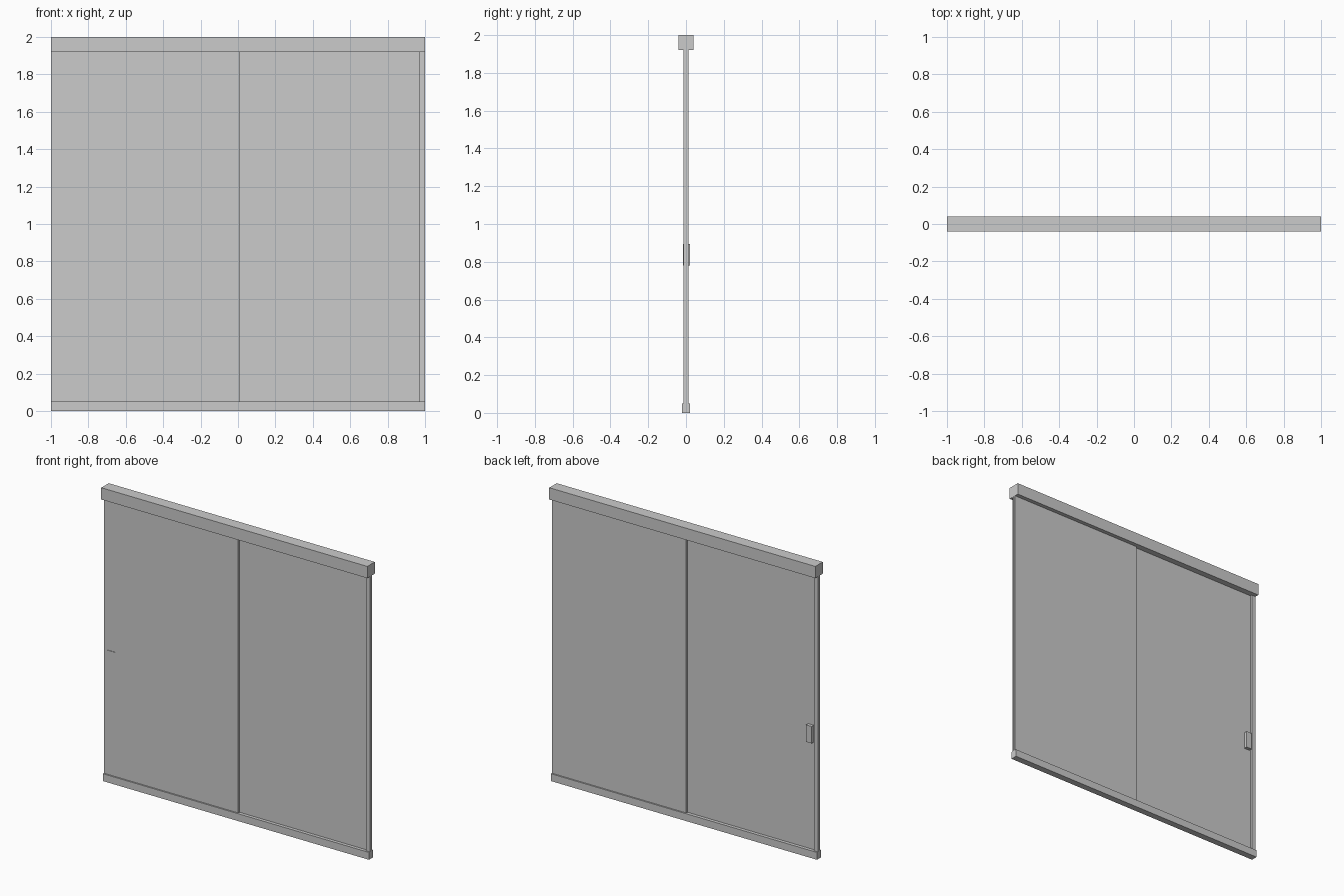
import bpy

if "Cube" in bpy.data.objects:
    bpy.data.objects.remove(bpy.data.objects["Cube"])


def box(name, x, y, z):
    """Add a box spanning the given (min, max) ranges."""
    bpy.ops.mesh.primitive_cube_add(
        size=1, location=[(r[0] + r[1]) / 2 for r in (x, y, z)])
    ob = bpy.context.object
    ob.name = name
    ob.scale = [r[1] - r[0] for r in (x, y, z)]
    bpy.ops.object.transform_apply(location=False, rotation=False, scale=True)
    return ob


# horizontal rails
box("top_rail", (-1, 1), (-0.04, 0.04), (1.92, 2.0))
box("bottom_rail", (-1, 1), (-0.022, 0.022), (0, 0.05))

# two overlapping sliding panels, each faced by a jamb on the opposite end
opening = (0.05, 1.92)
for s, side in ((-1, "front"), (1, "back")):
    depth = sorted((s * 0.0005, s * 0.0125))
    box(side + "_panel", sorted((s, -s * 0.01)), depth, opening)
    box(side + "_jamb", sorted((-s, -s * 0.97)), depth, opening)

# handle through the front panel: shallow plate in front, pull behind
box("handle_plate", (-0.97, -0.915), (-0.016, -0.012), (0.78, 0.895))
box("handle_pull", (-0.96, -0.918), (-0.0005, 0.022), (0.78, 0.895))
